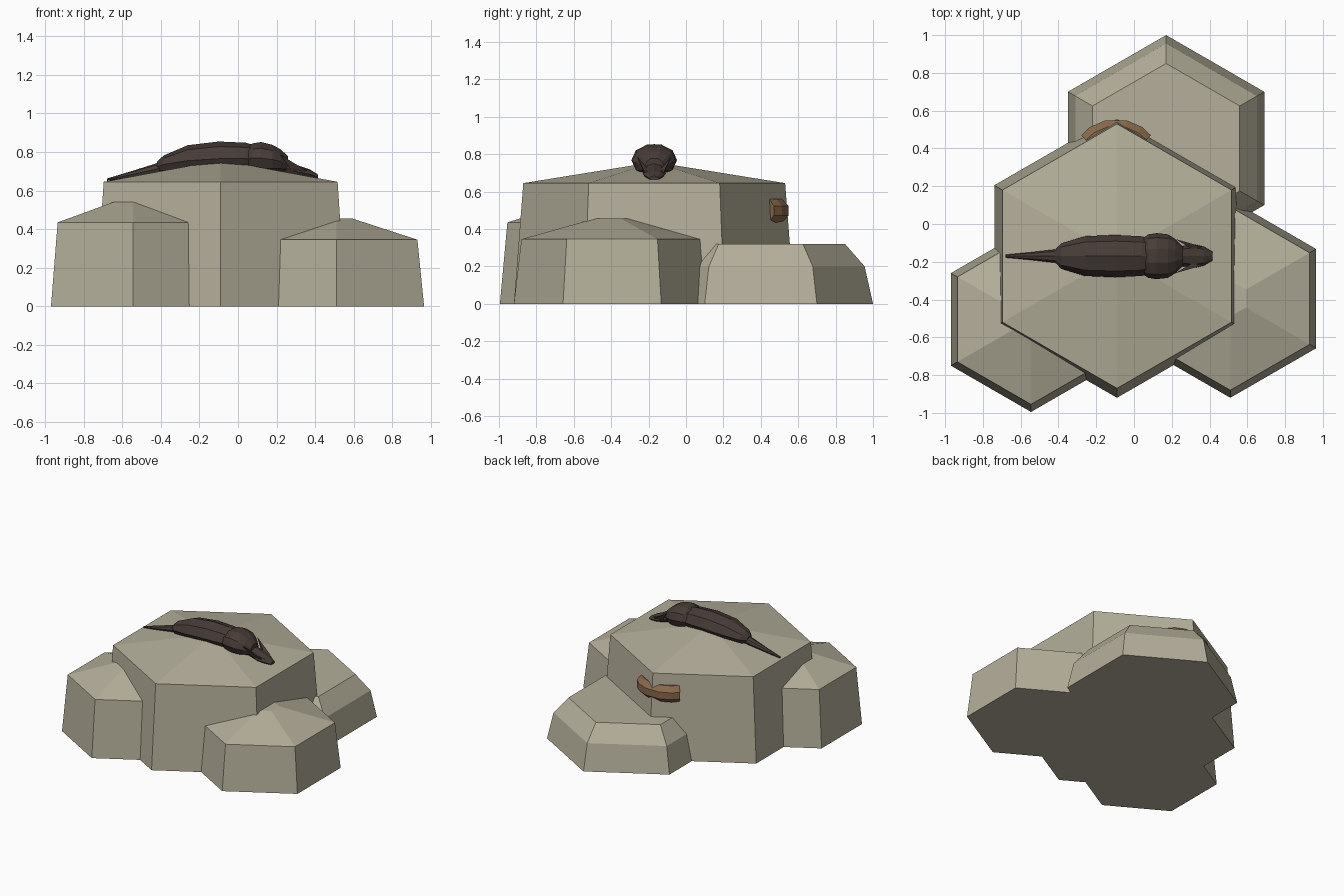
import bpy, bmesh, math
from mathutils import Vector

if "Cube" in bpy.data.objects:
    bpy.data.objects.remove(bpy.data.objects["Cube"])


def material(name, rgb):
    m = bpy.data.materials.new(name)
    m.diffuse_color = (*rgb, 1)
    m.use_nodes = True
    m.node_tree.nodes["Principled BSDF"].inputs["Base Color"].default_value = m.diffuse_color
    return m


STONE = material("sandy stone", (0.46, 0.43, 0.325))
FUR = material("dark brown hide", (0.062, 0.044, 0.038))
WOOD = material("tan brown", (0.25, 0.14, 0.07))


def loft(name, rings, mat):
    """Skin equal-length rings of points and cap both ends."""
    bm = bmesh.new()
    loops = [[bm.verts.new(p) for p in ring] for ring in rings]
    n = len(loops[0])
    for a, b in zip(loops, loops[1:]):
        for i in range(n):
            j = (i + 1) % n
            bm.faces.new((a[i], a[j], b[j], b[i]))
    bm.faces.new(loops[0])
    bm.faces.new(loops[-1])
    bmesh.ops.remove_doubles(bm, verts=bm.verts, dist=1e-5)
    bmesh.ops.recalc_face_normals(bm, faces=bm.faces)
    me = bpy.data.meshes.new(name)
    bm.to_mesh(me)
    bm.free()
    me.materials.append(mat)
    ob = bpy.data.objects.new(name, me)
    bpy.context.collection.objects.link(ob)
    return ob


def hex_rock(name, cx, cy, profile):
    """Six-sided boulder; profile holds (radius, height) pairs."""
    angles = [math.radians(30 + 60 * i) for i in range(6)]
    return loft(name, [[(cx + r * math.cos(a), cy + r * math.sin(a), z)
                        for a in angles] for r, z in profile], STONE)


def body_loft(name, sections, sides=8, y=-0.17):
    """Lengthwise body; sections hold (x, centre z, half width, half height)."""
    angles = [2 * math.pi * i / sides for i in range(sides)]
    return loft(name, [[(x, y + w * math.cos(a), z + h * math.sin(a))
                        for a in angles] for x, z, w, h in sections], FUR)


# boulders
hex_rock("main_rock", -0.09, -0.17, [(0.75, 0), (0.70, 0.645), (0.005, 0.757)])
hex_rock("left_rock", -0.545, -0.505, [(0.49, 0), (0.45, 0.435), (0.10, 0.545)])
hex_rock("right_rock", 0.51, -0.395, [(0.525, 0), (0.485, 0.345), (0.095, 0.455)])
hex_rock("back_rock", 0.17, 0.40, [(0.60, 0), (0.555, 0.20), (0.45, 0.32)])

# resting animal: tail and trunk, shoulders, head
body_loft("tail", [(-0.68, 0.656, 0.008, 0.006), (-0.55, 0.683, 0.02, 0.018),
                   (-0.42, 0.712, 0.035, 0.03), (-0.34, 0.735, 0.045, 0.04)])
body_loft("trunk", [(-0.42, 0.725, 0.03, 0.025), (-0.385, 0.735, 0.068, 0.047),
                    (-0.26, 0.755, 0.105, 0.080), (-0.10, 0.765, 0.112, 0.089),
                    (0.04, 0.765, 0.105, 0.083), (0.14, 0.76, 0.08, 0.06)])
body_loft("shoulders", [(0.04, 0.765, 0.09, 0.055), (0.075, 0.768, 0.115, 0.08),
                        (0.12, 0.768, 0.122, 0.088), (0.18, 0.76, 0.115, 0.08),
                        (0.22, 0.752, 0.09, 0.065), (0.26, 0.735, 0.05, 0.045)], 10)
body_loft("head", [(0.20, 0.735, 0.05, 0.04), (0.27, 0.71, 0.055, 0.035),
                   (0.32, 0.695, 0.062, 0.032), (0.37, 0.685, 0.05, 0.026),
                   (0.415, 0.67, 0.024, 0.013)])

# swept-back pointed ears
for side, label in ((1, "left"), (-1, "right")):
    base = [(0.28, -0.17 + side * 0.055, 0.70), (0.36, -0.17 + side * 0.05, 0.70),
            (0.32, -0.17 + side * 0.03, 0.715)]
    tip = Vector((0.22, -0.17 + side * 0.09, 0.785))
    loft("ear_" + label, [base, [tip.lerp(Vector(p), 0.02) for p in base]], FUR)

# curved piece wrapped round the rear corner of the main rock
path = [(-0.235, 0.425), (-0.20, 0.46), (-0.14, 0.487),
        (-0.05, 0.487), (0.01, 0.46), (0.045, 0.425)]
rings = []
for i, (px, py) in enumerate(path):
    ax, ay = path[max(i - 1, 0)]
    bx, by = path[min(i + 1, len(path) - 1)]
    out = Vector((ay - by, bx - ax, 0)).normalized()
    r = 0.068
    rings.append([Vector((px, py, 0.498)) + out * r * math.cos(a) + Vector((0, 0, r * math.sin(a)))
                  for a in [math.pi / 8 + k * math.pi / 4 for k in range(8)]])
loft("curved_branch", rings, WOOD)
